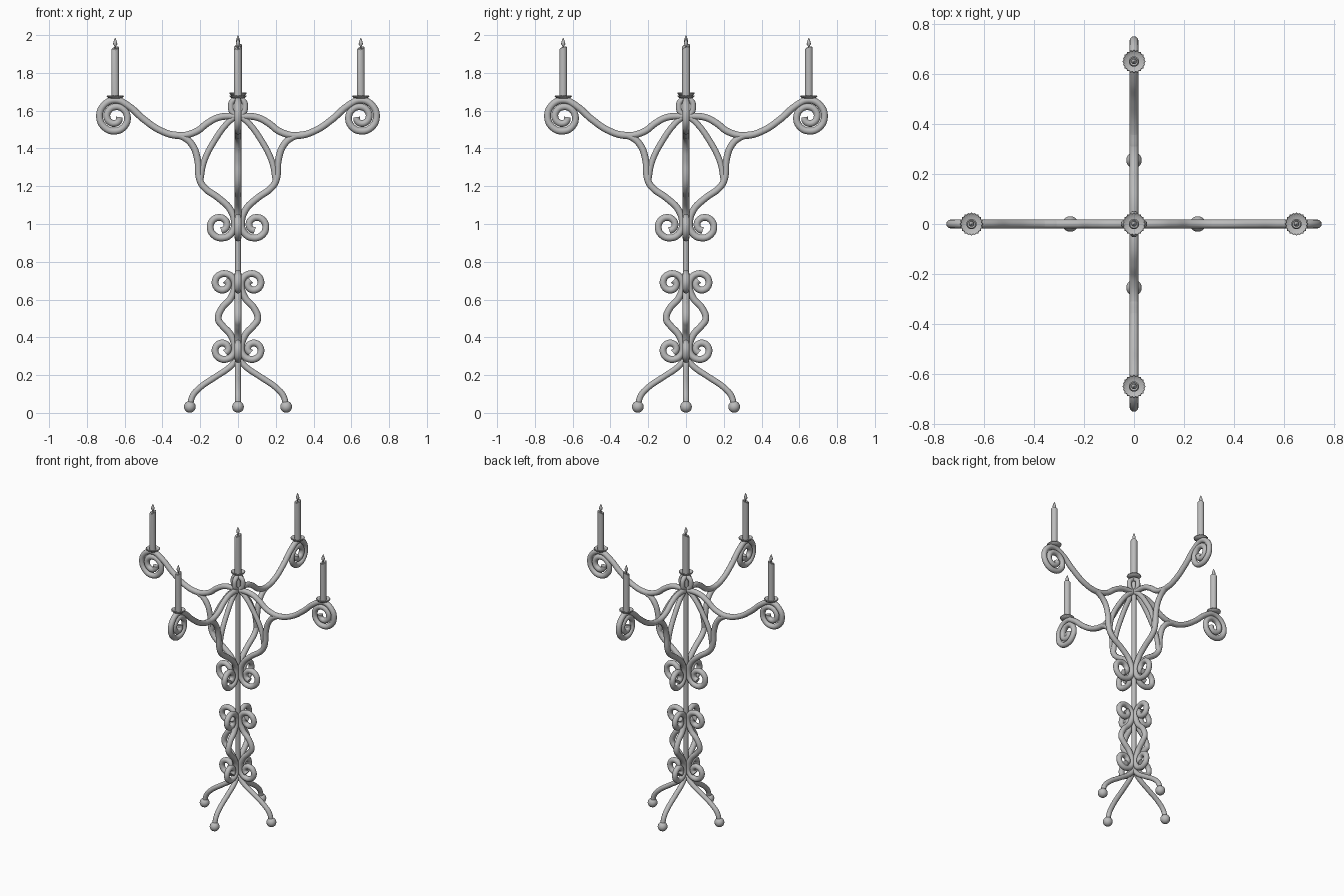
import bpy, bmesh, math
from mathutils import Vector

if "Cube" in bpy.data.objects:
    bpy.data.objects.remove(bpy.data.objects["Cube"])

iron = bpy.data.materials.new("grey iron")
iron.use_nodes = True
GREY = (0.5, 0.5, 0.5, 1)
iron.diffuse_color = GREY
iron.node_tree.nodes["Principled BSDF"].inputs["Base Color"].default_value = GREY


def add_object(name, mesh):
    ob = bpy.data.objects.new(name, mesh)
    bpy.context.scene.collection.objects.link(ob)
    return ob


def bar(name, points, radius=0.018, closed=False):
    """Round bar along a smooth path of (distance from axis, height)."""
    cu = bpy.data.curves.new(name, "CURVE")
    cu.dimensions = "3D"
    cu.bevel_depth, cu.bevel_resolution = radius, 4
    cu.resolution_u, cu.use_fill_caps = 6, True
    sp = cu.splines.new("BEZIER")
    sp.use_cyclic_u = closed
    sp.bezier_points.add(len(points) - 1)
    for p, (r, z) in zip(sp.bezier_points, points):
        p.co = (r, 0, z)
        p.handle_left_type = p.handle_right_type = "AUTO"
    temp = add_object("temp", cu)
    dg = bpy.context.evaluated_depsgraph_get()
    mesh = bpy.data.meshes.new_from_object(temp.evaluated_get(dg))
    bpy.data.objects.remove(temp)
    mesh.name = name
    mesh.materials.clear()
    mesh.materials.append(iron)
    mesh.shade_smooth()
    return mesh


def spiral(centre, start, turns, r0, r1, power=1.0):
    """Points winding inward; negative turns run clockwise."""
    n = round(abs(turns) * 8)
    pts = []
    for i in range(n + 1):
        t = i / n
        a = math.radians(start) + turns * math.tau * t
        r = r0 + (r1 - r0) * t ** power
        pts.append((centre[0] + r * math.cos(a), centre[1] + r * math.sin(a)))
    return pts


def lathe(name, profile, sides=20, flute=0.0):
    """Turned part; flute pinches every other column of the rim."""
    bm = bmesh.new()
    rings = []
    for r, z in profile:
        ring = []
        for i in range(sides):
            a = math.tau * i / sides
            q = r * (1 - flute * (i % 2))
            ring.append(bm.verts.new((q * math.cos(a), q * math.sin(a), z)))
        rings.append(ring)
    for lo, hi in zip(rings, rings[1:]):
        for i in range(sides):
            j = (i + 1) % sides
            bm.faces.new((lo[i], lo[j], hi[j], hi[i]))
    bm.faces.new(rings[0][::-1])
    bm.faces.new(rings[-1])
    mesh = bpy.data.meshes.new(name)
    bm.to_mesh(mesh)
    bm.free()
    mesh.materials.append(iron)
    return mesh


def smooth(ob):
    bpy.ops.object.select_all(action="DESELECT")
    ob.select_set(True)
    bpy.context.view_layer.objects.active = ob
    bpy.ops.object.shade_smooth_by_angle(angle=math.radians(40))


# Candle arm ending in a large scroll
arm = [(0, 1.57), (0.1, 1.565), (0.16, 1.535), (0.22, 1.49), (0.31, 1.468),
       (0.4, 1.49), (0.5, 1.555), (0.58, 1.625)]
arm += spiral((0.65, 1.566), 90, -1.75, 0.09, 0.022, 1.15)

# Lower brace of the arm, curling under at its foot
brace = [(0.36, 1.475), (0.29, 1.46), (0.24, 1.415), (0.214, 1.34), (0.203, 1.235),
         (0.18, 1.195), (0.1, 1.135), (0.04, 1.075)]
brace += spiral((0.093, 0.99), 170, 1.25, 0.075, 0.025)

# Inner arch of the cage and half of the finial loop
arch = [(0.2, 1.23), (0.18, 1.33), (0.125, 1.44), (0.05, 1.54), (0.005, 1.575)]
loop = [(0, 1.57), (0.03, 1.59), (0.038, 1.62), (0.03, 1.65), (0, 1.663)]

# Stem ornament: one bulge with mirrored scrolls above and below
MID = 0.51
upper = [(0.085, 0.555), (0.04, 0.605)] + spiral((0.078, 0.685), 195, -1.2, 0.062, 0.02)
lower = [(r, 2 * MID - z) for r, z in reversed(upper)]
ornament = lower + [(0.104, MID - 0.015)] + upper

leg = [(0, 0.29), (0.04, 0.245), (0.12, 0.19), (0.2, 0.135), (0.24, 0.09), (0.255, 0.035)]

parts = [bar("candle_arm", arm), bar("arm_brace", brace), bar("cage_arch", arch, 0.016),
         bar("finial_loop", loop, 0.015), bar("stem_scroll", ornament), bar("leg", leg, 0.016)]
sides = ["left", "back", "right", "front"]
for k, side in enumerate(sides):
    for mesh in parts:
        ob = add_object(f"{side}_{mesh.name}", mesh)
        ob.rotation_euler.z = k * math.pi / 2

# Central pole
smooth(add_object("pole", lathe("pole", [(0.015, 0.26), (0.015, 1.68)], 16)))

# Ball feet
ball = lathe("ball_foot", [(0.031 * max(math.sin(math.pi * i / 10), 0.02),
                            0.032 - 0.031 * math.cos(math.pi * i / 10)) for i in range(11)])
# Fluted drip pan, candle with slanted top, and flame
pan = lathe("drip_pan", [(0.02, 0), (0.036, 0.003), (0.046, 0.012), (0.044, 0.017),
                         (0.03, 0.009), (0.01, 0.008)], 40, 0.08)
candle = lathe("candle", [(0.021, 0.005), (0.021, 0.27), (0.016, 0.274), (0.006, 0.268)])
for v in candle.vertices:
    if v.co.z > 0.1:
        v.co.z += 0.45 * (v.co.x + v.co.y) / math.sqrt(2) - 0.005
flame = lathe("flame", [(0.003, 0.258), (0.004, 0.277), (0.011, 0.288), (0.01, 0.298),
                        (0.005, 0.312), (0.001, 0.322)], 12)

spots = [(side, math.cos(k * math.pi / 2), math.sin(k * math.pi / 2))
         for k, side in enumerate(sides)]
for side, cx, cy in spots:
    foot = add_object(f"{side}_ball_foot", ball)
    foot.location = (0.255 * cx, 0.255 * cy, 0)
for side, cx, cy in spots + [("centre", 0, 0)]:
    z = 1.678 if side == "centre" else 1.664
    for mesh in (pan, candle, flame):
        ob = add_object(f"{side}_{mesh.name}", mesh)
        ob.location = Vector((0.65 * cx, 0.65 * cy, z))
for ob in [o for o in bpy.context.scene.objects if o.name.startswith("left_")]:
    smooth(ob)
